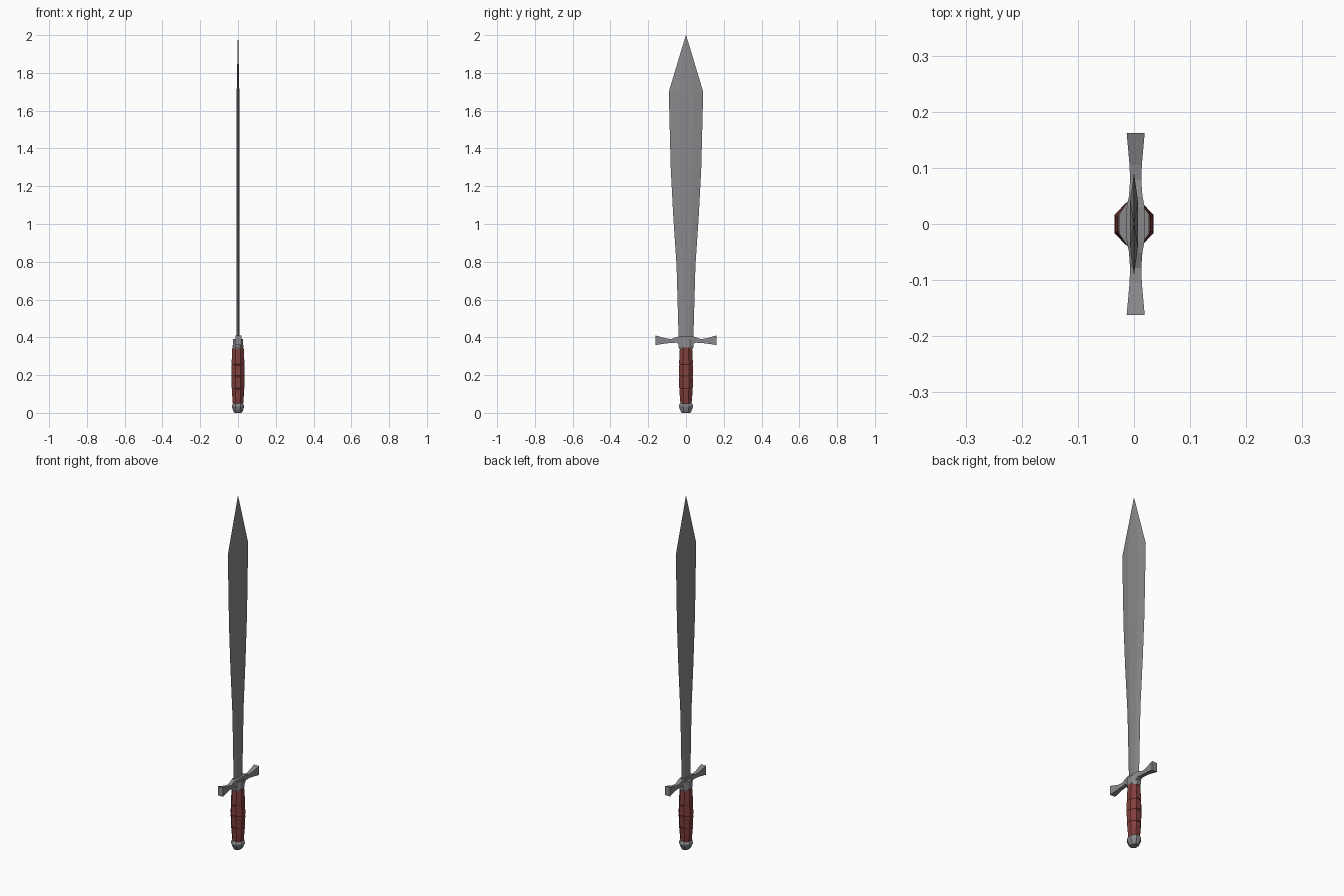
import bpy, bmesh, math

if "Cube" in bpy.data.objects:
    bpy.data.objects.remove(bpy.data.objects["Cube"])


def material(name, rgb):
    m = bpy.data.materials.new(name)
    m.diffuse_color = (*rgb, 1)
    m.use_nodes = True
    m.node_tree.nodes["Principled BSDF"].inputs["Base Color"].default_value = m.diffuse_color
    return m


steel = material("steel grey", (0.25, 0.25, 0.26))
leather = material("red brown leather", (0.22, 0.05, 0.045))


def loft(name, rings, mat):
    """Bridge equal-length rings of points and cap both ends."""
    bm = bmesh.new()
    rows = [[bm.verts.new(p) for p in r] for r in rings]
    n = len(rows[0])
    for a, b in zip(rows, rows[1:]):
        for i in range(n):
            j = (i + 1) % n
            bm.faces.new((a[i], a[j], b[j], b[i]))
    bm.faces.new(rows[0][::-1])
    bm.faces.new(rows[-1])
    bmesh.ops.remove_doubles(bm, verts=bm.verts, dist=1e-6)
    bmesh.ops.recalc_face_normals(bm, faces=bm.faces)
    me = bpy.data.meshes.new(name)
    bm.to_mesh(me)
    bm.free()
    me.materials.append(mat)
    ob = bpy.data.objects.new(name, me)
    bpy.context.collection.objects.link(ob)
    return ob


def octagon(rx, ry, z):
    k = 1 / math.cos(math.pi / 8)
    return [(rx * k * math.cos(a), ry * k * math.sin(a), z)
            for a in (math.pi / 8 + i * math.pi / 4 for i in range(8))]


# Blade: flat six-sided section, flaring towards the point
def blade_ring(w, t, z):
    f = w * 0.45
    return [(0, -w, z), (t, -f, z), (t, f, z), (0, w, z), (-t, f, z), (-t, -f, z)]


blade = [(0.038, 0.007, 0.36), (0.042, 0.007, 0.5), (0.050, 0.007, 0.78),
         (0.068, 0.007, 1.05), (0.081, 0.007, 1.3), (0.091, 0.007, 1.7),
         (0.0008, 0.0008, 2.0)]
loft("blade", [blade_ring(*b) for b in blade], steel)

# Grip: four swelling leather bands with thin grooves between them
bands = [(0.045, 0.029), (0.128, 0.035), (0.195, 0.037), (0.255, 0.036), (0.345, 0.032)]
rings = []
for (z0, r0), (z1, r1) in zip(bands, bands[1:]):
    g = 0.004
    rings += [octagon(r0 * .91, r0 * .93, z0), octagon(r0 * .95, r0 * 1.02, z0 + g),
              octagon(r1 * .95, r1 * 1.02, z1 - g), octagon(r1 * .91, r1 * .93, z1)]
loft("grip", rings, leather)

# Pommel: faceted cap
loft("pommel", [octagon(x, y, z) for x, y, z in
                [(0.018, 0.022, 0), (0.024, 0.028, 0.008), (0.033, 0.038, 0.034),
                 (0.031, 0.036, 0.043), (0.024, 0.028, 0.053)]], steel)

# Collar under the blade
loft("collar", [octagon(x, y, z) for x, y, z in
                [(0.027, 0.036, 0.338), (0.028, 0.040, 0.350), (0.027, 0.040, 0.390)]], steel)


# Crossguard: waisted arms with flared ends
def guard_ring(y, hx, z0, z1):
    c = 0.003
    return [(c - hx, y, z0), (c + hx, y, z0), (c + hx, y, z1), (c - hx, y, z1)]


arm = [(0.03, 0.016, 0.355, 0.405), (0.05, 0.012, 0.372, 0.402), (0.078, 0.010, 0.370, 0.391),
       (0.105, 0.011, 0.368, 0.394), (0.162, 0.016, 0.359, 0.410)]
loft("crossguard", [guard_ring(-y, *r) for y, *r in reversed(arm)] +
     [guard_ring(y, *r) for y, *r in arm], steel)
